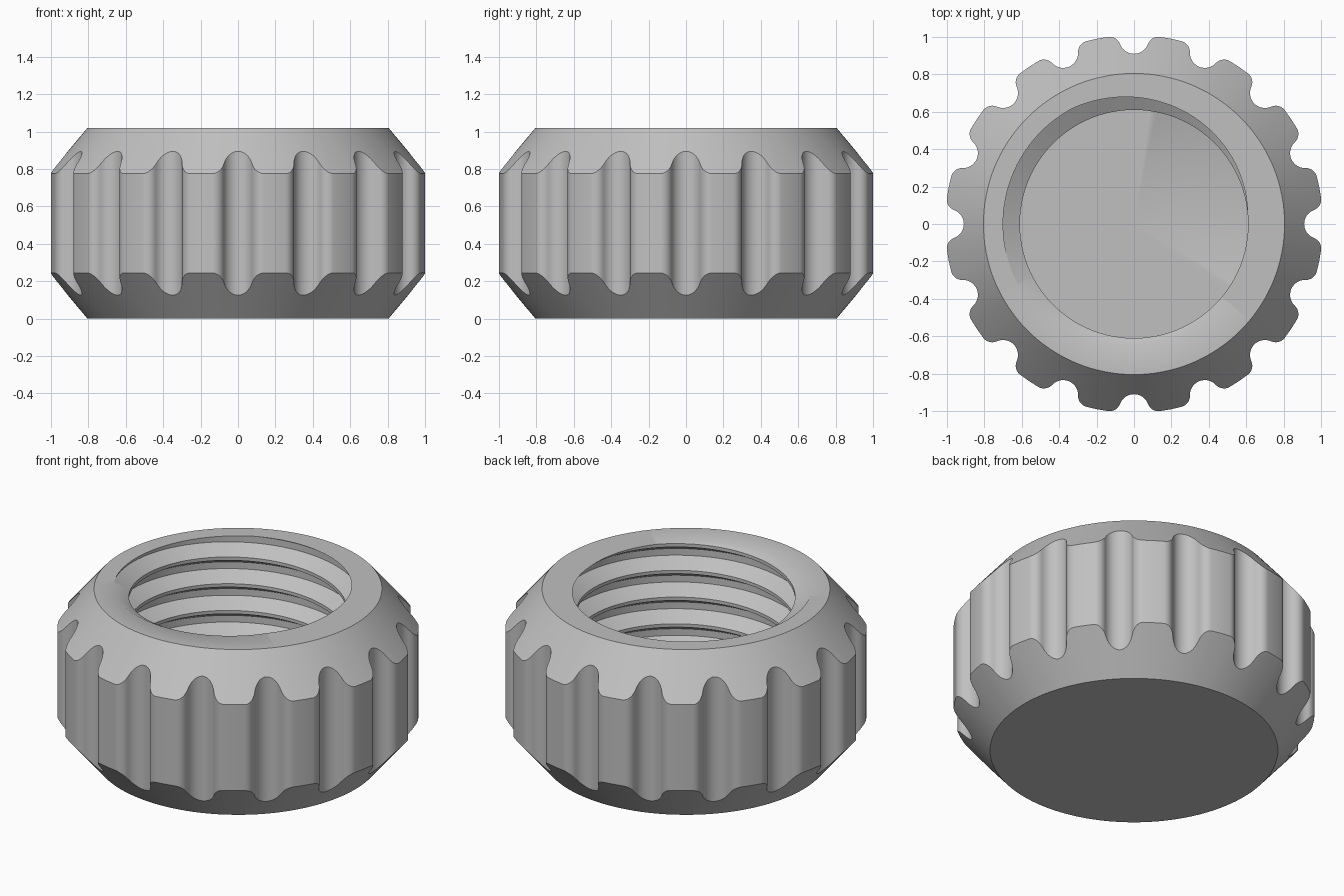
import bpy
import bmesh
from math import sin, cos, atan2, hypot, pi, radians, ceil

cube = bpy.data.objects.get("Cube")
if cube:
    bpy.data.objects.remove(cube, do_unlink=True)

HEIGHT, FACE_R, OUTER_R = 1.02, 0.805, 1.01
CONE_SLOPE = 1.195
NOTCHES, NOTCH_FLOOR, SCOOP, ROUND = 16, 0.91, 0.08, 0.06
MINOR, MAJOR, PITCH, FLOOR = 0.61, 0.70, 0.165, 0.25
START = radians(163)          # where the thread root leaves the top face


def knurl_outline():
    """(angle, radius) pairs: concave scoops joined to the rim by round shoulders."""
    scoop_y, round_y = NOTCH_FLOOR + SCOOP, OUTER_R - ROUND
    dy = scoop_y - round_y
    # shoulder centre, tangent to both the scoop and the outer circle
    angle, x, y = 0, 0.13, 0.94
    for _ in range(20):
        x = ((SCOOP + ROUND) ** 2 - (scoop_y - y) ** 2) ** 0.5
        y = (round_y ** 2 - x ** 2) ** 0.5
    sweep = atan2(x, scoop_y - y)
    half = []
    for i in range(8):
        a = sweep * i / 7
        half.append((SCOOP * sin(a), scoop_y - SCOOP * cos(a)))
    first, last = pi + sweep, pi + pi + atan2(-x, y) * -1
    # the shoulder turns from facing the scoop to facing straight out
    turn_from, turn_to = sweep - pi, atan2(x, y) - 0.0
    turn_from = atan2(-x, scoop_y - y)
    for i in range(1, 8):
        a = turn_from + (turn_to - turn_from) * i / 7
        half.append((x + ROUND * sin(a), y + ROUND * cos(a)))
    polar = [(atan2(px, py), hypot(px, py)) for px, py in half]
    step = 2 * pi / NOTCHES
    period = [(-a, r) for a, r in reversed(polar[1:])] + polar + [(step / 2, OUTER_R)]
    outline = [(-step / 2, OUTER_R)]
    for n in range(NOTCHES):
        outline += [(a + n * step, r) for a, r in period]
    return outline


def thread_radius(angle, z):
    root = HEIGHT + PITCH * (angle - START) / (2 * pi)
    d = abs((z - root + PITCH / 2) % PITCH - PITCH / 2) / PITCH
    t = min(1, max(0, (d - 1 / 8) * 16 / 5))
    return MAJOR - (MAJOR - MINOR) * t


def section(angle, rim):
    """Half section (radius, height) from the base centre to the bore floor centre."""
    cone = (rim - FACE_R) * CONE_SLOPE
    pts = [(0, 0), (FACE_R, 0), (rim, cone), (rim, HEIGHT - cone), (FACE_R, HEIGHT)]
    root = HEIGHT + PITCH * (angle - START) / (2 * pi)
    for turn in range(-1, ceil((HEIGHT - FLOOR) / PITCH) + 3):
        for offset in (7 / 16, 1 / 8, -1 / 8, -7 / 16):
            z = root + (offset - turn) * PITCH
            z = min(HEIGHT, max(FLOOR, z))
            pts.append((thread_radius(angle, z), z))
    return pts + [(0, FLOOR)]


# Knurled cap with threaded blind bore, swept round the axis
bm = bmesh.new()
columns = []
for angle, rim in knurl_outline():
    columns.append([bm.verts.new((r * cos(angle), r * sin(angle), z))
                    for r, z in section(angle, rim)])
for a, b in zip(columns, columns[1:]):
    for i in range(len(a) - 1):
        bm.faces.new((a[i], b[i], b[i + 1], a[i + 1]))
bmesh.ops.remove_doubles(bm, verts=bm.verts, dist=0.0002)
bmesh.ops.recalc_face_normals(bm, faces=bm.faces)

mesh = bpy.data.meshes.new("knurled_cap")
bm.to_mesh(mesh)
bm.free()
cap = bpy.data.objects.new("knurled_cap", mesh)
bpy.context.collection.objects.link(cap)

# Plain grey metal
grey = bpy.data.materials.new("metal_grey")
grey.use_nodes = True
grey.diffuse_color = (0.53, 0.53, 0.53, 1)
grey.node_tree.nodes["Principled BSDF"].inputs["Base Color"].default_value = grey.diffuse_color
mesh.materials.append(grey)

bpy.context.view_layer.objects.active = cap
cap.select_set(True)
bpy.ops.object.shade_smooth_by_angle(angle=radians(30))
